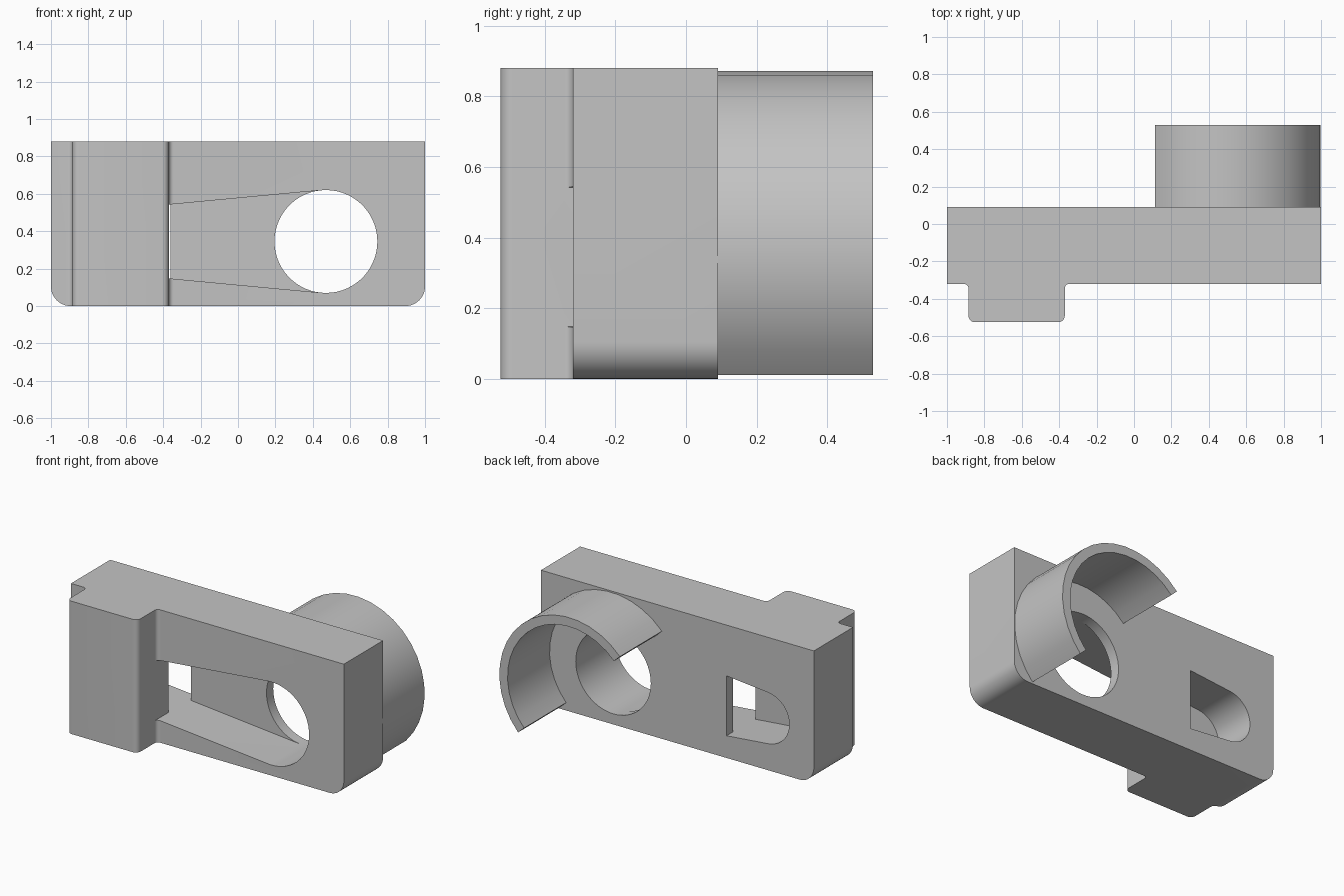
import bpy, bmesh
from math import sin, cos, acos, radians, pi
from mathutils import Vector

cube = bpy.data.objects.get("Cube")
if cube:
    bpy.data.objects.remove(cube)

grey = bpy.data.materials.new("grey")
grey.use_nodes = True
grey.diffuse_color = (0.55, 0.55, 0.55, 1)
grey.node_tree.nodes["Principled BSDF"].inputs["Base Color"].default_value = (0.55, 0.55, 0.55, 1)


def arc(centre, radius, start, end, steps):
    """Points on a circular arc, angles in radians."""
    angles = [start + (end - start) * i / steps for i in range(steps + 1)]
    return [(centre[0] + radius * cos(a), centre[1] + radius * sin(a)) for a in angles]


def rounded(corners, steps=8):
    """Outline from (x, y, radius) corners, each square corner filleted."""
    out = []
    for i, (x, y, r) in enumerate(corners):
        p = Vector((x, y))
        if r == 0:
            out.append((x, y))
            continue
        before = (Vector(corners[i - 1][:2]) - p).normalized()
        after = (Vector(corners[(i + 1) % len(corners)][:2]) - p).normalized()
        centre = p + (before + after) * r
        for s in range(steps + 1):
            a = pi / 2 * s / steps
            out.append(tuple(centre - after * r * cos(a) - before * r * sin(a)))
    return out


def prism(name, outline, low, high, axis="y"):
    """Extrude an outline: in plan along z, or in elevation along y."""
    bm = bmesh.new()
    verts = [bm.verts.new((u, v, low) if axis == "z" else (u, low, v)) for u, v in outline]
    face = bm.faces.new(verts)
    new = bmesh.ops.extrude_face_region(bm, geom=[face])["geom"]
    shift = (0, 0, high - low) if axis == "z" else (0, high - low, 0)
    bmesh.ops.translate(bm, vec=shift, verts=[g for g in new if isinstance(g, bmesh.types.BMVert)])
    bmesh.ops.recalc_face_normals(bm, faces=bm.faces)
    mesh = bpy.data.meshes.new(name)
    bm.to_mesh(mesh)
    bm.free()
    mesh.materials.append(grey)
    obj = bpy.data.objects.new(name, mesh)
    bpy.context.collection.objects.link(obj)
    return obj


def activate(obj):
    bpy.ops.object.select_all(action="DESELECT")
    obj.select_set(True)
    bpy.context.view_layer.objects.active = obj


def combine(obj, tool, operation):
    """Apply a boolean and remove its tool."""
    tool.hide_render = True
    mod = obj.modifiers.new("boolean", "BOOLEAN")
    mod.operation, mod.object, mod.solver = operation, tool, "EXACT"
    activate(obj)
    bpy.ops.object.modifier_apply(modifier=mod.name)
    bpy.data.objects.remove(tool)


# Body: plan with a raised front pad, trimmed to rounded lower corners
FRONT, BACK, TOP = -0.32, 0.09, 0.88
plan = rounded([(-1, BACK, 0), (-1, FRONT, 0), (-0.885, FRONT, 0.025), (-0.885, -0.525, 0.035),
                (-0.37, -0.525, 0.035), (-0.37, FRONT, 0.025), (1, FRONT, 0), (1, BACK, 0)])
body = prism("body", plan, 0, TOP, "z")
trim = rounded([(-1, 0, 0.105), (1, 0, 0.105), (1, 1, 0), (-1, 1, 0)], 12)
combine(body, prism("trim", trim, -0.8, 0.8), "INTERSECT")

# Tapered slot: tangent lines joining a large and a small circle
big, small, big_r, small_r = (0.47, 0.345), (-0.65, 0.345), 0.275, 0.17
tangent = acos((small_r - big_r) / (big[0] - small[0]))


def ends(x):
    half = (big_r - (x - big[0]) * cos(tangent)) / sin(tangent)
    return [(x, big[1] + half), (x, big[1] - half)]


front_pocket = arc(big, big_r, -tangent, tangent, 32) + ends(-0.37)
rear_pocket = arc(small, small_r, tangent, 2 * pi - tangent, 24) + ends(-0.36)[::-1]
combine(body, prism("front_pocket", front_pocket, -0.7, 0.02), "DIFFERENCE")
combine(body, prism("rear_pocket", rear_pocket, -0.2, 0.3), "DIFFERENCE")

# Round through hole, on the same segments as the pocket end
hole = arc(big, big_r, -tangent, tangent, 32) + arc(big, big_r, tangent, 2 * pi - tangent, 28)[1:-1]
combine(body, prism("hole", hole, -0.7, 0.3), "DIFFERENCE")

# Half ring collar on the back
centre, start, end = (0.485, 0.36), radians(-43), radians(136.5)
collar_outline = arc(centre, 0.512, start, end, 18) + arc(centre, 0.452, end, start, 18)
collar = prism("collar", collar_outline, BACK, 0.53)

for part in (body, collar):
    activate(part)
    bpy.ops.object.shade_smooth_by_angle(angle=radians(30))
